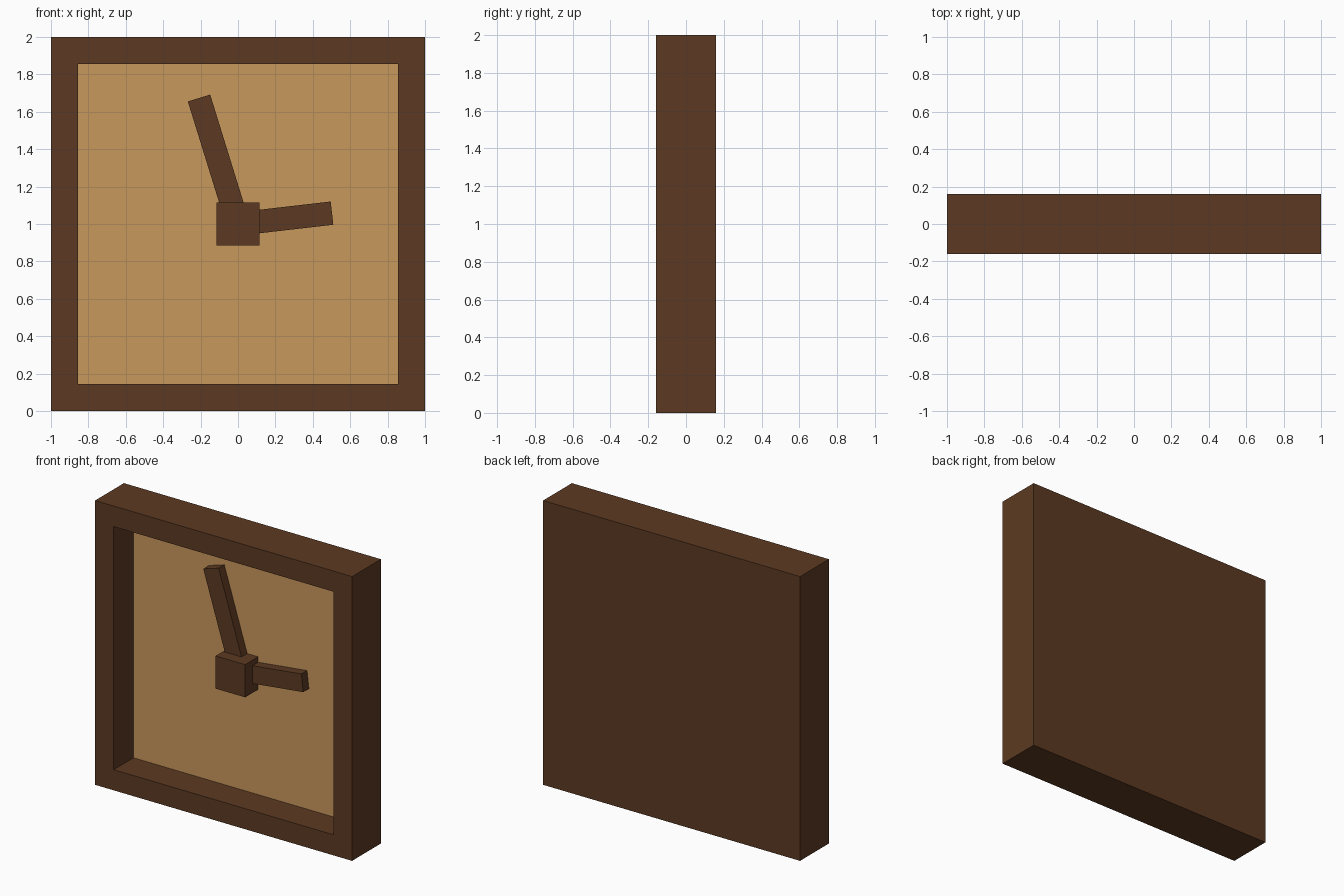
import bpy, bmesh, math
from mathutils import Matrix, Vector

if "Cube" in bpy.data.objects:
    bpy.data.objects.remove(bpy.data.objects["Cube"])


def material(name, color):
    m = bpy.data.materials.new(name)
    m.diffuse_color = (*color, 1)
    m.use_nodes = True
    m.node_tree.nodes["Principled BSDF"].inputs["Base Color"].default_value = m.diffuse_color
    return m


wood = material("dark_wood", (0.107, 0.042, 0.016))
tan = material("tan_face", (0.584, 0.314, 0.109))


def box(bm, lo, hi):
    """Axis-aligned box between two corners."""
    lo, hi = Vector(lo), Vector(hi)
    m = Matrix.Translation((lo + hi) / 2) @ Matrix.Diagonal((*(hi - lo), 1))
    bmesh.ops.create_cube(bm, size=1, matrix=m)


def finish(name, bm, mats):
    bmesh.ops.recalc_face_normals(bm, faces=bm.faces)
    me = bpy.data.meshes.new(name)
    bm.to_mesh(me)
    bm.free()
    for m in mats:
        me.materials.append(m)
    ob = bpy.data.objects.new(name, me)
    bpy.context.collection.objects.link(ob)
    return ob


# Case: a block whose front is inset and pushed back to make the dial
bm = bmesh.new()
box(bm, (-1, -0.16, 0), (1, 0.16, 2))
dial = min(bm.faces, key=lambda f: f.calc_center_median().y)
bmesh.ops.inset_region(bm, faces=[dial], thickness=0.205)
floor = bmesh.ops.extrude_discrete_faces(bm, faces=[dial])["faces"][0]
bmesh.ops.translate(bm, verts=floor.verts, vec=(0, 0.22, 0))
floor.material_index = 1
finish("clock_case", bm, [wood, tan])

# Hub at the centre of the dial
bm = bmesh.new()
box(bm, (-0.115, -0.085, -0.115), (0.115, 0.06, 0.115))
finish("hub", bm, [wood]).location.z = 1.0


# Hands: bars pointing up, turned about the hub
def hand(name, length, degrees):
    bm = bmesh.new()
    box(bm, (-0.0625, -0.003, 0), (0.0625, 0.06, length))
    ob = finish(name, bm, [wood])
    ob.location.z = 1.0
    ob.rotation_euler.y = math.radians(degrees)


hand("minute_hand", 0.705, -17.2)
hand("hour_hand", 0.506, 83.4)
